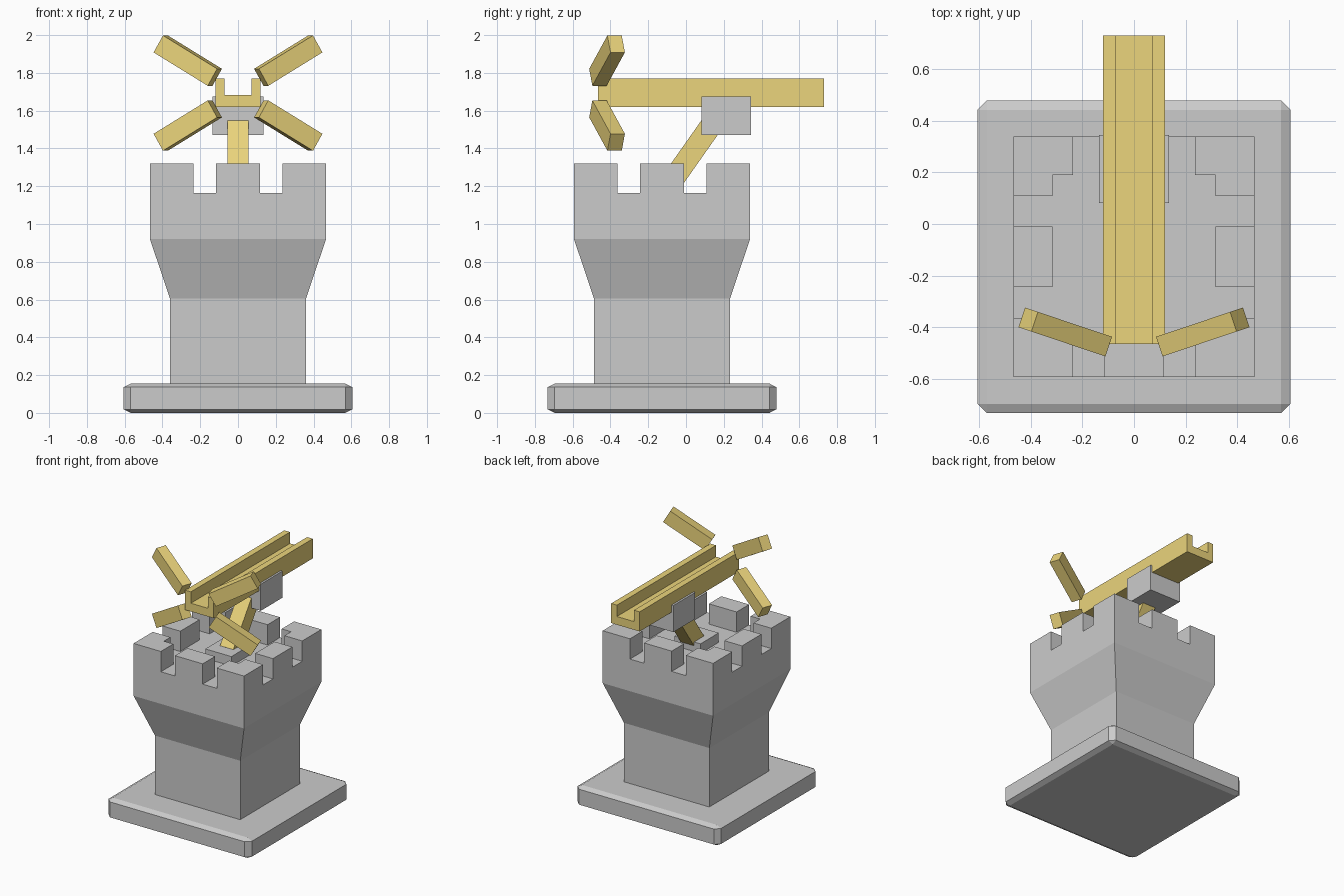
import bpy, bmesh, math
from mathutils import Matrix, Vector

if "Cube" in bpy.data.objects:
    bpy.data.objects.remove(bpy.data.objects["Cube"])

CY = -0.127   # tower axis in y
gold = bpy.data.materials.new("gold")
gold.diffuse_color = (0.83, 0.66, 0.2, 1)
gold.use_nodes = True
gold.node_tree.nodes["Principled BSDF"].inputs["Base Color"].default_value = gold.diffuse_color


def finish(name, bm, mat=None):
    bmesh.ops.recalc_face_normals(bm, faces=bm.faces)
    me = bpy.data.meshes.new(name)
    bm.to_mesh(me)
    bm.free()
    ob = bpy.data.objects.new(name, me)
    bpy.context.collection.objects.link(ob)
    if mat:
        me.materials.append(mat)
    return ob


def box(name, size, center, rot=Matrix.Identity(4), mat=None):
    bm = bmesh.new()
    m = Matrix.Translation(center) @ rot @ Matrix.Diagonal((*size, 1))
    bmesh.ops.create_cube(bm, size=1, matrix=m)
    return finish(name, bm, mat)


def add_prism(bm, pts, vec):
    face = bm.faces.new([bm.verts.new(p) for p in pts])
    ext = bmesh.ops.extrude_face_region(bm, geom=[face])["geom"]
    bmesh.ops.translate(bm, vec=vec, verts=[v for v in ext if isinstance(v, bmesh.types.BMVert)])


# base slab: chamfered, then flattened in z
bm = bmesh.new()
bmesh.ops.create_cube(bm, size=1, matrix=Matrix.Diagonal((1.21, 1.21, 0.3, 1)))
bmesh.ops.bevel(bm, geom=bm.edges[:], offset=0.036, segments=1, affect='EDGES')
bmesh.ops.transform(bm, verts=bm.verts,
                    matrix=Matrix.Translation((0, CY, 0.0775)) @ Matrix.Diagonal((1, 1, 0.155 / 0.3, 1)))
finish("base_slab", bm)

# tower body: square rings from shaft to flared head
bm = bmesh.new()
rings = []
for h, z in ((0.36, 0.15), (0.36, 0.605), (0.466, 0.92), (0.466, 1.165)):
    rings.append([bm.verts.new((sx * h, CY + sy * h, z))
                  for sx, sy in ((-1, -1), (1, -1), (1, 1), (-1, 1))])
for a, b in zip(rings, rings[1:]):
    for i in range(4):
        j = (i + 1) % 4
        bm.faces.new((a[i], a[j], b[j], b[i]))
bm.faces.new(rings[0])
bm.faces.new(rings[-1])
finish("tower_body", bm)

# battlements: L-shaped corner and middle block, repeated on four sides
bm = bmesh.new()
o, i, g, m = 0.466, 0.316, 0.236, 0.117
corner = ((o, o), (g, o), (g, i), (i, i), (i, g), (o, g))
middle = ((i, -m), (o, -m), (o, m), (i, m))
for k in range(4):
    r = Matrix.Translation((0, CY, 1.165)) @ Matrix.Rotation(k * math.pi / 2, 4, 'Z')
    for shape in (corner, middle):
        add_prism(bm, [r @ Vector((x, y, 0)) for x, y in shape], (0, 0, 0.155))
finish("battlements", bm)

# pivot: foot block, leaning strut and saddle
box("pivot_foot", (0.22, 0.22, 0.075), (0, CY, 1.2))
a, b = Vector((0, -0.09, 1.205)), Vector((0, 0.16, 1.56))
d = b - a
box("leaning_strut", (0.112, 0.115, d.length), (a + b) / 2,
    Matrix.Rotation(-math.atan2(d.y, d.z), 4, 'X'), gold)
box("saddle", (0.27, 0.263, 0.203), (0, 0.213, 1.5735))

# grooved launching rail
bm = bmesh.new()
half = [(0.12, 1.62), (0.12, 1.77), (0.072, 1.77), (0.072, 1.683)]
profile = half + [(-x, z) for x, z in reversed(half)]
add_prism(bm, [(x, -0.465, z) for x, z in profile], (0, 1.195, 0))
finish("grooved_rail", bm, gold)

# four spread arms at the front of the rail
for sx, side in ((1, "right"), (-1, "left")):
    for sz, level in ((1, "upper"), (-1, "lower")):
        rot = (Matrix.Rotation(sx * math.radians(18.6), 4, 'Z')
               @ Matrix.Rotation(-sx * sz * math.radians(30.3), 4, 'Y'))
        box(f"{level}_{side}_arm", (0.35, 0.08, 0.104),
            (sx * 0.266, -0.418, 1.693 + sz * 0.172), rot, gold)
